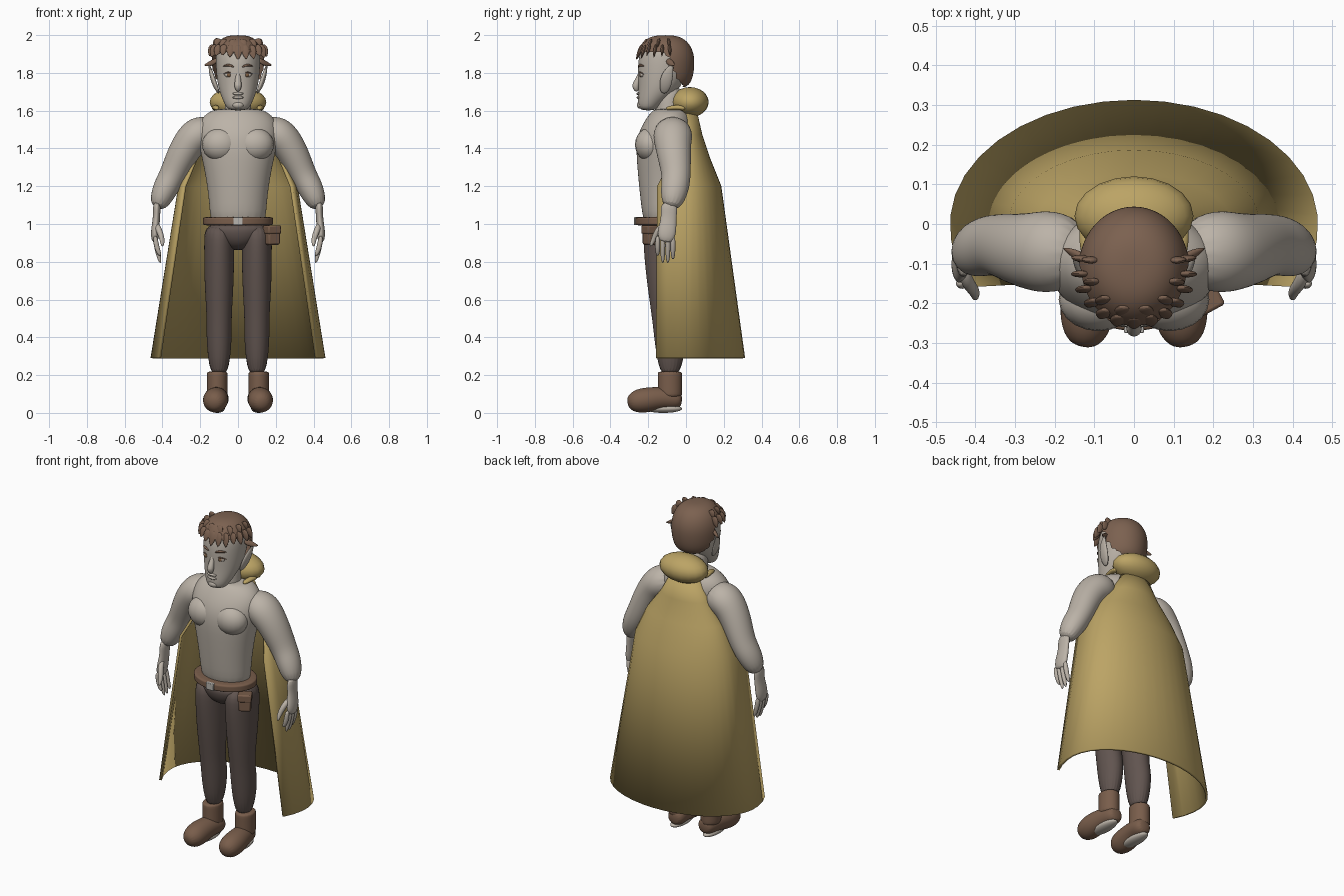
import bpy, bmesh, math, random
from mathutils import Vector

random.seed(4)
cube = bpy.data.objects.get("Cube")
if cube:
    bpy.data.objects.remove(cube)


def material(name, red, green, blue):
    mat = bpy.data.materials.new(name)
    mat.use_nodes = True
    mat.diffuse_color = (red, green, blue, 1)
    shader = next(node for node in mat.node_tree.nodes if node.type == 'BSDF_PRINCIPLED')
    shader.inputs["Base Color"].default_value = (red, green, blue, 1)
    shader.inputs["Roughness"].default_value = .8
    return mat


SKIN = material("pale skin", .5, .45, .39)
CLOTH = material("mustard cloth", .5, .37, .13)
TROUSER = material("dark trousers", .12, .09, .08)
HAIR = material("brown hair", .2, .12, .08)
LEATHER = material("brown leather", .19, .11, .07)
METAL = material("buckle grey", .48, .46, .43)
IRIS = material("amber iris", .22, .12, .06)


def finish(name, bm, mat, subdivide=False):
    bmesh.ops.recalc_face_normals(bm, faces=bm.faces)
    mesh = bpy.data.meshes.new(name)
    bm.to_mesh(mesh)
    bm.free()
    mesh.materials.append(mat)
    part = bpy.data.objects.new(name, mesh)
    bpy.context.scene.collection.objects.link(part)
    bpy.ops.object.select_all(action='DESELECT')
    part.select_set(True)
    bpy.context.view_layer.objects.active = part
    bpy.ops.object.shade_smooth_by_angle(angle=math.radians(60))
    if subdivide:
        modifier = part.modifiers.new("smooth", 'SUBSURF')
        modifier.levels = modifier.render_levels = 2
    return part


def skin_rings(name, rings, mat, keep=None):
    """Bridge equal rings of points, close both ends and optionally drop faces."""
    bm = bmesh.new()
    loops = [[bm.verts.new(point) for point in ring] for ring in rings]
    for low, high in zip(loops, loops[1:]):
        for k in range(len(low)):
            bm.faces.new((low[k - 1], low[k], high[k], high[k - 1]))
    bm.faces.new(loops[0])
    bm.faces.new(loops[-1])
    if keep:
        dropped = [f for f in bm.faces if not keep(f.calc_center_median())]
        bmesh.ops.delete(bm, geom=dropped, context='FACES')
    return finish(name, bm, mat, True)


def ellipse(center, across, along, count):
    angles = [math.tau * k / count for k in range(count)]
    return [center + across * math.cos(a) + along * math.sin(a) for a in angles]


def body(name, rows, mat, middle=0, count=20, keep=None):
    """Stack of horizontal sections: height, half width, front y, back y."""
    rings = [ellipse(Vector((middle, (front + back) / 2, z)), Vector((width, 0, 0)),
                     Vector((0, (back - front) / 2, 0)), count)
             for z, width, front, back in rows]
    return skin_rings(name, rings, mat, keep)


def limb(name, path, radii, mat, side=1, flat=1, count=10):
    """Round sections square to a path; flat stretches them away from the x axis."""
    points = [Vector((side * x, y, z)) for x, y, z in path]
    rings = []
    for i, (point, radius) in enumerate(zip(points, radii)):
        ahead = points[min(i + 1, len(points) - 1)] - points[max(i - 1, 0)]
        ahead.normalize()
        across = (Vector((1, 0, 0)) - ahead * ahead.x).normalized()
        rings.append(ellipse(point, across * radius, ahead.cross(across) * radius * flat, count))
    return skin_rings(name, rings, mat)


def blob(name, location, size, mat):
    bm = bmesh.new()
    bmesh.ops.create_uvsphere(bm, u_segments=20, v_segments=12, radius=1)
    bmesh.ops.scale(bm, vec=size, verts=bm.verts)
    bmesh.ops.translate(bm, vec=location, verts=bm.verts)
    return finish(name, bm, mat)


def box(name, location, size, mat, turn=0):
    bm = bmesh.new()
    bmesh.ops.create_cube(bm, size=1)
    bmesh.ops.scale(bm, vec=size, verts=bm.verts)
    part = finish(name, bm, mat)
    part.location = location
    part.rotation_euler.z = turn
    bevel = part.modifiers.new("bevel", 'BEVEL')
    bevel.width, bevel.segments = min(size) / 6, 2
    return part


# Torso, neck and head
body("torso", [(.96, .15, -.22, 0), (1.1, .15, -.24, 0), (1.3, .18, -.26, .02),
               (1.45, .22, -.27, .04), (1.55, .21, -.22, .04), (1.6, .15, -.18, .01),
               (1.61, .1, -.16, 0)], SKIN)
limb("neck", [(0, -.09, 1.5), (0, -.09, 1.6), (0, -.09, 1.75)], [.09, .07, .08], SKIN)
body("head", [(1.6, .05, -.24, -.16), (1.63, .07, -.26, -.13), (1.72, .11, -.25, -.02),
              (1.85, .12, -.26, .03), (1.93, .12, -.24, .03), (1.98, .07, -.2, 0)], SKIN)
limb("nose", [(0, -.23, 1.83), (0, -.25, 1.77), (0, -.27, 1.73), (0, -.26, 1.7)],
     [.01, .014, .024, .01], SKIN)
blob("chin", (0, -.24, 1.63), (.03, .02, .02), SKIN)
for name, height in (("upper_lip", 1.69), ("lower_lip", 1.67)):
    blob(name, (0, -.25, height), (.03, .012, .008), SKIN)

# Hair cap: a dome that tapers gently below, cut along a nape-to-forehead line
dome = []
for step in range(-7, 9):
    angle = step * math.pi / 17
    spread = math.cos(angle) ** (.7 if step > 0 else .3)
    dome.append((1.86 + .14 * math.sin(angle), .14 * spread,
                 -.11 - .155 * spread, -.11 + .155 * spread))
body("hair_cap", dome, HAIR, count=32,
     keep=lambda c: c.z > 1.73 and c.z > min(1.9, 1.75 - 2 * (c.y + .03)))


def hair_locks(name, count, top, drop, reach):
    for k in range(count):
        angle = math.radians(200 * k / (count - 1) - 100)
        out = Vector((math.sin(angle), -math.cos(angle), 0))
        tip = drop * random.uniform(.8, 1.2)
        path = [out * (reach + .01 * t) + Vector((0, -.11, top - tip * t / 3)) for t in range(4)]
        limb(name, path, [.015, .026, .02, .002], HAIR, flat=.4, count=8)


hair_locks("fringe_lock", 13, 1.95, .07, .125)
hair_locks("crown_lock", 8, 1.98, .05, .1)

# Paired parts: left is +x
for side, s in (("left_", 1), ("right_", -1)):
    # Face details
    blob(side + "eye", (s * .047, -.232, 1.79), (.024, .012, .014), SKIN)
    blob(side + "iris", (s * .047, -.24, 1.79), (.012, .007, .012), IRIS)
    limb(side + "eyelid", [(.02, -.24, 1.79), (.05, -.25, 1.81), (.08, -.22, 1.79)],
         [.003, .005, .003], HAIR, s)
    limb(side + "eyebrow", [(.02, -.25, 1.83), (.05, -.25, 1.845), (.08, -.22, 1.835)],
         [.006, .009, .003], HAIR, s)
    limb(side + "ear", [(.1, -.12, 1.69), (.12, -.11, 1.73), (.14, -.1, 1.79), (.155, -.07, 1.85)],
         [.006, .014, .014, .002], SKIN, s, 2.5)
    limb(side + "temple_lock", [(.11, -.1, 1.87), (.14, -.08, 1.85), (.18, -.06, 1.84)],
         [.01, .014, .002], HAIR, s, 1.5)

    # Chest, arm and hand
    blob(side + "chest_muscle", (s * .09, -.19, 1.42), (.1, .08, .09), SKIN)
    limb(side + "arm", [(.12, -.07, 1.51), (.21, -.07, 1.48), (.26, -.07, 1.43), (.31, -.06, 1.34),
                        (.35, -.05, 1.25), (.39, -.06, 1.18), (.43, -.08, 1.08)],
         [.07, .1, .09, .08, .07, .07, .045], SKIN, s, 1.1, 16)
    limb(side + "palm", [(.43, -.09, 1.12), (.43, -.09, 1.04), (.44, -.1, .96), (.44, -.11, .9)],
         [.025, .018, .025, .018], SKIN, s, 2.2)
    for finger, tip in enumerate((.83, .79, .79, .81)):
        y = -.15 + .027 * finger
        limb(side + "finger", [(.44, y, .94), (.43, y, .87), (.41, y, tip)],
             [.014, .015, .009], SKIN, s)
    limb(side + "thumb", [(.43, -.11, 1), (.42, -.15, .97), (.4, -.17, .92), (.4, -.19, .88)],
         [.014, .018, .015, .008], SKIN, s)

    # Leg, boot and the bare sole beneath it
    body(side + "trouser_leg", [(1, .08, -.22, .01), (.9, .08, -.23, .03), (.7, .08, -.21, 0),
                                (.5, .065, -.18, -.03), (.4, .07, -.17, .01), (.18, .05, -.14, -.03)],
         TROUSER, s * .1)
    body(side + "boot_cuff", [(z, .055, -.15, -.02) for z in (.08, .1, .21, .22)],
         LEATHER, s * .11)
    limb(side + "boot", [(.1, -.02, .07), (.1, -.05, .07), (.11, -.12, .08), (.12, -.2, .07),
                         (.12, -.27, .06), (.13, -.31, .05)],
         [.035, .055, .06, .07, .065, .03], LEATHER, s, .98, 16)
    blob(side + "sole", (s * .11, -.12, .022), (.04, .1, .022), SKIN)

    # Strap joining the hood to the shoulder
    limb(side + "hood_strap", [(.12, 0, 1.61), (.12, -.05, 1.62), (.11, -.11, 1.61)],
         [.02, .02, .015], CLOTH, s, .7)

# Trouser seat, belt, buckle and pouch
body("trouser_seat", [(.86, .05, -.16, -.03), (.9, .12, -.21, .02), (.95, .17, -.23, .03),
                      (1.01, .17, -.23, .02)], TROUSER)
body("belt", [(z, .187, -.27, .03) for z in (.99, 1, 1.03, 1.04)], LEATHER, count=28)
box("belt_buckle", (0, -.265, 1.015), (.05, .02, .042), METAL)
box("pouch", (.18, -.19, .94), (.07, .06, .1), LEATHER, .5)
box("pouch_flap", (.18, -.19, .97), (.078, .068, .045), LEATHER, .5)

# Hood bundle behind the neck
blob("hood", (0, .02, 1.645), (.15, .1, .08), CLOTH)

# Open cloak: arcs around the back, wider and deeper towards the hem
bm = bmesh.new()
arc, steps, rows = math.radians(115), 24, []
for z, width, back, front in ((1.6, .08, .05, 0), (1.47, .15, .08, 0), (1.35, .24, .12, -.07),
                              (1.2, .31, .18, -.15), (.29, .457, .306, -.157)):
    row = []
    for k in range(steps + 1):
        angle = arc * (2 * k / steps - 1)
        depth = math.cos(angle)
        y = back * depth if depth > 0 else front * depth / math.cos(arc)
        row.append(bm.verts.new((width * math.sin(angle), y, z)))
    rows.append(row)
for high, low in zip(rows, rows[1:]):
    for k in range(steps):
        bm.faces.new((high[k], high[k + 1], low[k + 1], low[k]))
cloak = finish("cloak", bm, CLOTH)
thickness = cloak.modifiers.new("thickness", 'SOLIDIFY')
thickness.thickness, thickness.offset = .014, 0
